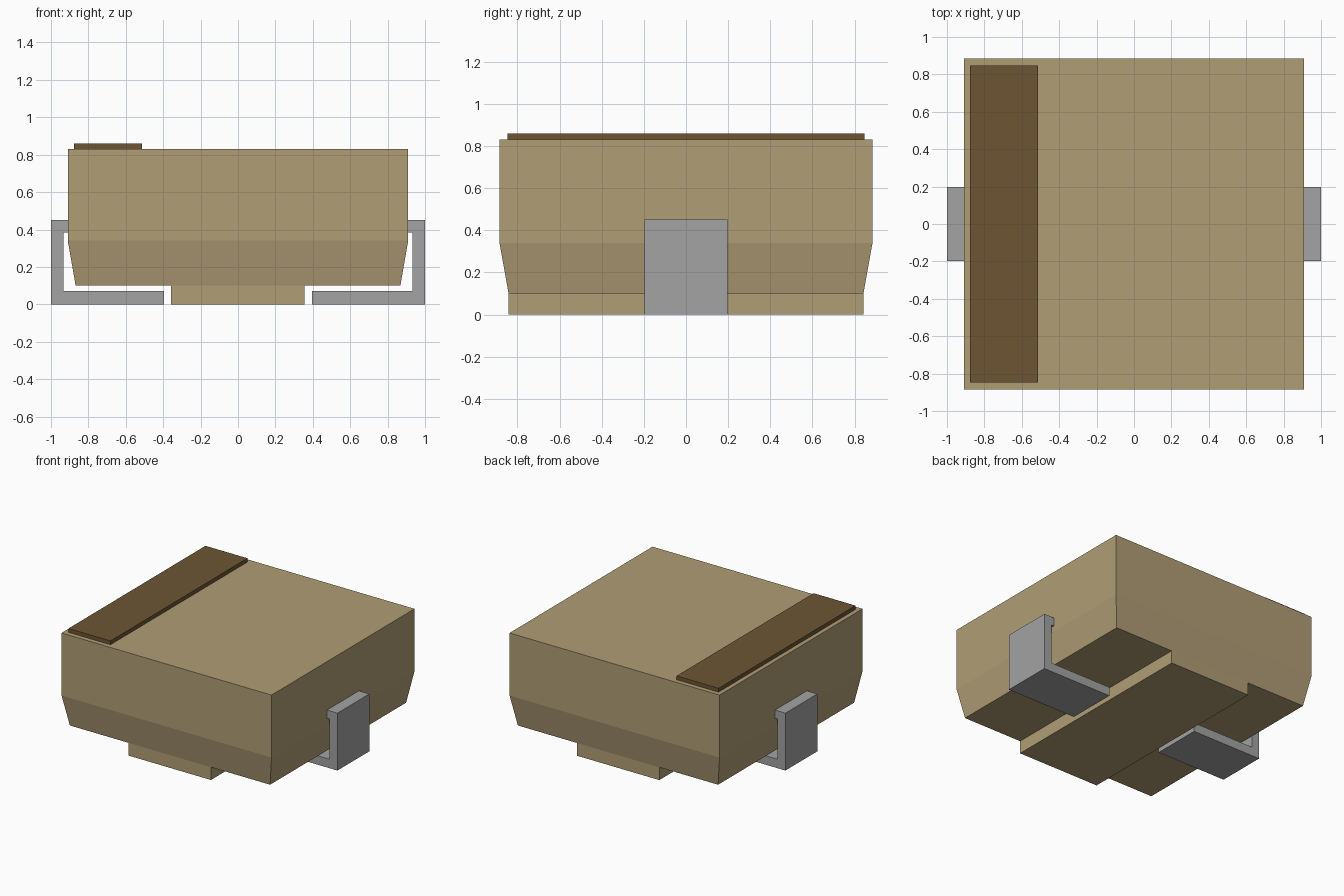
import bpy
import bmesh

cube = bpy.data.objects.get("Cube")
if cube:
    bpy.data.objects.remove(cube, do_unlink=True)


def material(name, rgb):
    mat = bpy.data.materials.new(name)
    mat.use_nodes = True
    mat.diffuse_color = (*rgb, 1)
    bsdf = next(n for n in mat.node_tree.nodes if n.type == 'BSDF_PRINCIPLED')
    bsdf.inputs["Base Color"].default_value = (*rgb, 1)
    return mat


TAN = material("tan", (0.434, 0.337, 0.181))
BROWN = material("dark brown", (0.150, 0.089, 0.034))
GREY = material("grey metal", (0.366, 0.366, 0.366))


def finish(name, bm, mat):
    bmesh.ops.recalc_face_normals(bm, faces=bm.faces[:])
    mesh = bpy.data.meshes.new(name)
    bm.to_mesh(mesh)
    bm.free()
    mesh.materials.append(mat)
    obj = bpy.data.objects.new(name, mesh)
    bpy.context.collection.objects.link(obj)
    return obj


def box(name, lo, hi, mat):
    bm = bmesh.new()
    bmesh.ops.create_cube(bm, size=1)
    for v in bm.verts:
        v.co = [(a + b) / 2 + c * (b - a) for a, b, c in zip(lo, hi, v.co)]
    return finish(name, bm, mat)


def loft(name, sections, mat):
    """Stack of rectangles given as (z, half width, half depth)."""
    bm = bmesh.new()
    rings = [[bm.verts.new((sx * w, sy * d, z))
              for sx, sy in ((-1, -1), (1, -1), (1, 1), (-1, 1))]
             for z, w, d in sections]
    for low, high in zip(rings, rings[1:]):
        for i in range(4):
            j = (i + 1) % 4
            bm.faces.new((low[i], low[j], high[j], high[i]))
    bm.faces.new(rings[0])
    bm.faces.new(rings[-1])
    return finish(name, bm, mat)


def extrude_profile(name, points, half_depth, mat):
    """Extrude an (x, z) outline along y."""
    bm = bmesh.new()
    face = bm.faces.new([bm.verts.new((x, -half_depth, z)) for x, z in points])
    new = bmesh.ops.extrude_face_region(bm, geom=[face])["geom"]
    bmesh.ops.translate(bm, vec=(0, 2 * half_depth, 0),
                        verts=[g for g in new if isinstance(g, bmesh.types.BMVert)])
    return finish(name, bm, mat)


# Main block with tapered lower sides
loft("body", [(0.10, 0.868, 0.842), (0.34, 0.91, 0.885), (0.83, 0.91, 0.885)], TAN)

# Keel under the body
box("base_block", (-0.358, -0.842, 0), (0.355, 0.842, 0.10), TAN)

# Raised strip on the top
box("top_strip", (-0.876, -0.848, 0.83), (-0.512, 0.848, 0.86), BROWN)

# Hooked side brackets
outline = [(0.395, 0), (1, 0), (1, 0.45), (0.91, 0.45), (0.91, 0.385),
           (0.932, 0.385), (0.932, 0.07), (0.395, 0.07)]
for side, name in ((1, "left_bracket"), (-1, "right_bracket")):
    extrude_profile(name, [(side * x, z) for x, z in outline], 0.197, GREY)
